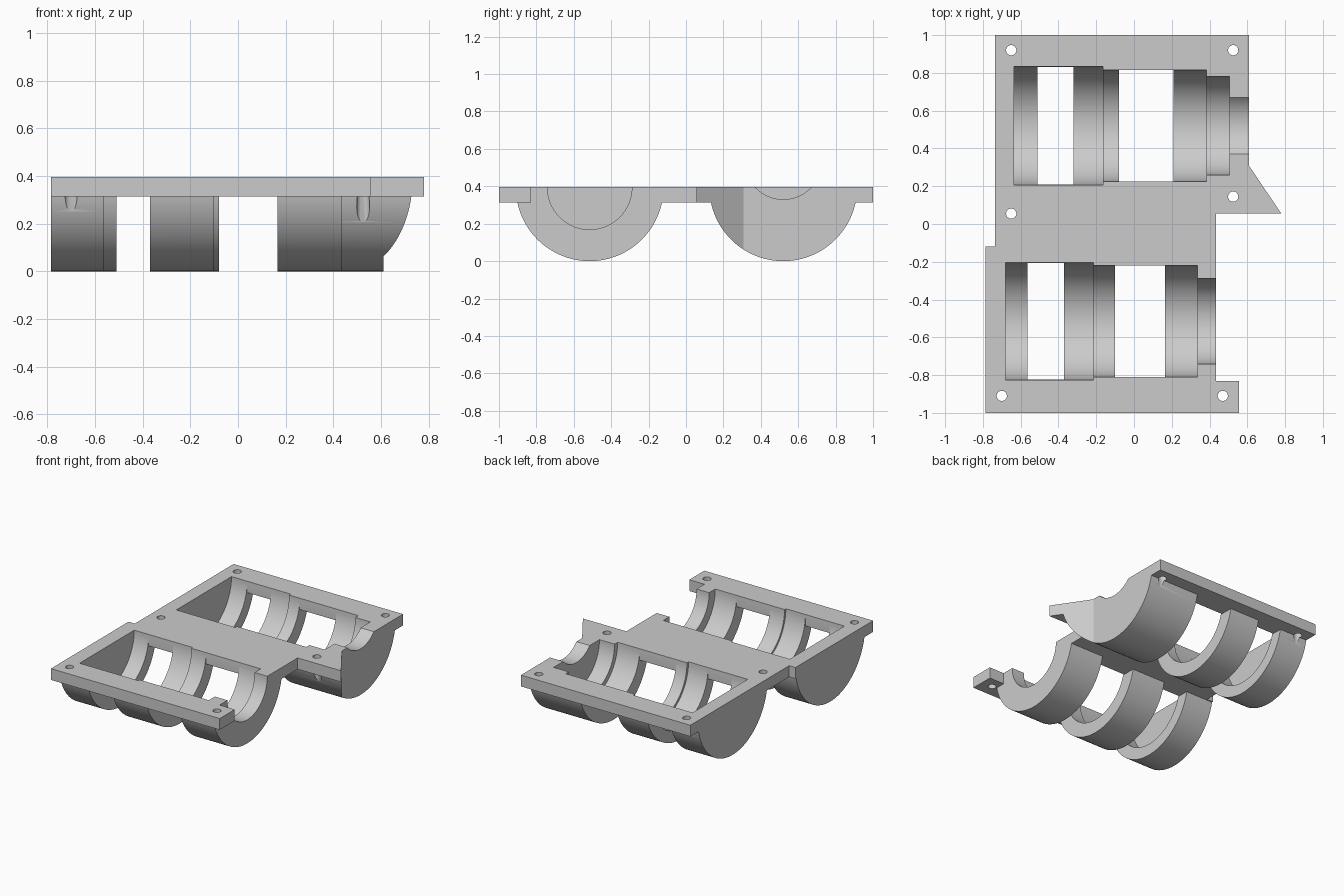
import bpy, bmesh, math
from mathutils import Vector, Matrix

cube = bpy.data.objects.get("Cube")
if cube:
    bpy.data.objects.remove(cube, do_unlink=True)

TOP, UNDER, R = 0.395, 0.314, 0.395
FRONT_Y, BACK_Y = -0.515, 0.52

grey = bpy.data.materials.new("plain_grey")
grey.use_nodes = True
grey.diffuse_color = (0.6, 0.6, 0.6, 1)
grey.node_tree.nodes["Principled BSDF"].inputs["Base Color"].default_value = (0.6, 0.6, 0.6, 1)


def finish(name, bm):
    bmesh.ops.recalc_face_normals(bm, faces=bm.faces[:])
    mesh = bpy.data.meshes.new(name)
    bm.to_mesh(mesh)
    bm.free()
    mesh.materials.append(grey)
    ob = bpy.data.objects.new(name, mesh)
    bpy.context.collection.objects.link(ob)
    return ob


def prism(name, points, direction):
    bm = bmesh.new()
    face = bm.faces.new([bm.verts.new(p) for p in points])
    new = bmesh.ops.extrude_face_region(bm, geom=[face])["geom"]
    verts = [g for g in new if isinstance(g, bmesh.types.BMVert)]
    bmesh.ops.translate(bm, verts=verts, vec=Vector(direction))
    return finish(name, bm)


def box(name, x0, x1, y0, y1, z0, z1):
    return prism(name, [(x0, y0, z0), (x1, y0, z0), (x1, y1, z0), (x0, y1, z0)],
                 (0, 0, z1 - z0))


def cylinder(name, centre, radius, length, axis, sides):
    bm = bmesh.new()
    turn = Matrix.Rotation(math.pi / 2, 4, 'Y') if axis == 'X' else Matrix()
    bmesh.ops.create_cone(bm, cap_ends=True, segments=sides, radius1=radius, radius2=radius,
                          depth=length, matrix=Matrix.Translation(centre) @ turn)
    return finish(name, bm)


def combine(target, tool, operation='DIFFERENCE'):
    mod = target.modifiers.new("cut", 'BOOLEAN')
    mod.operation, mod.solver, mod.object = operation, 'EXACT', tool
    bpy.context.view_layer.objects.active = target
    bpy.ops.object.modifier_apply(modifier=mod.name)
    bpy.data.objects.remove(tool, do_unlink=True)


# Cross-section: flat plate with two half-round troughs below, swept along x
section = [(-1.2, TOP), (-1.2, UNDER)]
reach = math.asin((TOP - UNDER) / R)
for yc in (FRONT_Y, BACK_Y):
    for i in range(65):
        a = math.pi + reach + (math.pi - 2 * reach) * i / 64
        section.append((yc + R * math.cos(a), TOP + R * math.sin(a)))
section += [(1.2, UNDER), (1.2, TOP)]
housing = prism("bearing_housing", [(-1.2, y, z) for y, z in section], (2.4, 0, 0))

# Plan outline trims the sweep
outline = [(-0.785, -1), (0.555, -1), (0.555, -0.83), (0.435, -0.83), (0.435, 0.055),
           (0.78, 0.055), (0.61, 0.307), (0.61, 1), (-0.735, 1), (-0.735, -0.12),
           (-0.785, -0.12)]
combine(housing, prism("outline", [(x, y, -0.2) for x, y in outline], (0, 0, 1)), 'INTERSECT')

# Front tab is plate only
combine(housing, box("tab_relief", 0.435, 0.7, -1.2, -0.8, -0.3, UNDER))

# Stepped bores: start, end, radius, axis height
bores = {
    FRONT_Y: [(-0.68, -0.215, 0.31, TOP), (-0.3, 0.335, 0.295, TOP), (0.2, 0.6, 0.226, TOP)],
    BACK_Y: [(-0.635, -0.165, 0.313, TOP), (-0.25, 0.385, 0.295, TOP),
             (0.25, 0.505, 0.26, TOP), (0.4, 0.75, 0.205, 0.535)],
}
# Windows between the rings: start, end, half width
windows = {
    FRONT_Y: [(-0.565, -0.37, 0.309), (-0.1, 0.165, 0.294)],
    BACK_Y: [(-0.51, -0.32, 0.312), (-0.08, 0.21, 0.294)],
}
for yc in (FRONT_Y, BACK_Y):
    for x0, x1, r, z in bores[yc]:
        combine(housing, cylinder("bore", ((x0 + x1) / 2, yc, z), r, x1 - x0, 'X', 96))
    for x0, x1, w in windows[yc]:
        combine(housing, box("ring_gap", x0, x1, yc - 0.42, yc + 0.42, -0.3, UNDER))
        combine(housing, box("plate_window", x0, x1, yc - w, yc + w, -0.2, 0.7))

# Screw holes
for x, y in [(-0.65, 0.92), (0.525, 0.92), (-0.65, 0.055), (0.525, 0.145),
             (-0.7, -0.91), (0.47, -0.91)]:
    combine(housing, cylinder("screw_hole", (x, y, 0.3), 0.027, 1, 'Z', 32))

bpy.ops.object.select_all(action='DESELECT')
housing.select_set(True)
bpy.context.view_layer.objects.active = housing
bpy.ops.object.shade_smooth_by_angle(angle=math.radians(30))
